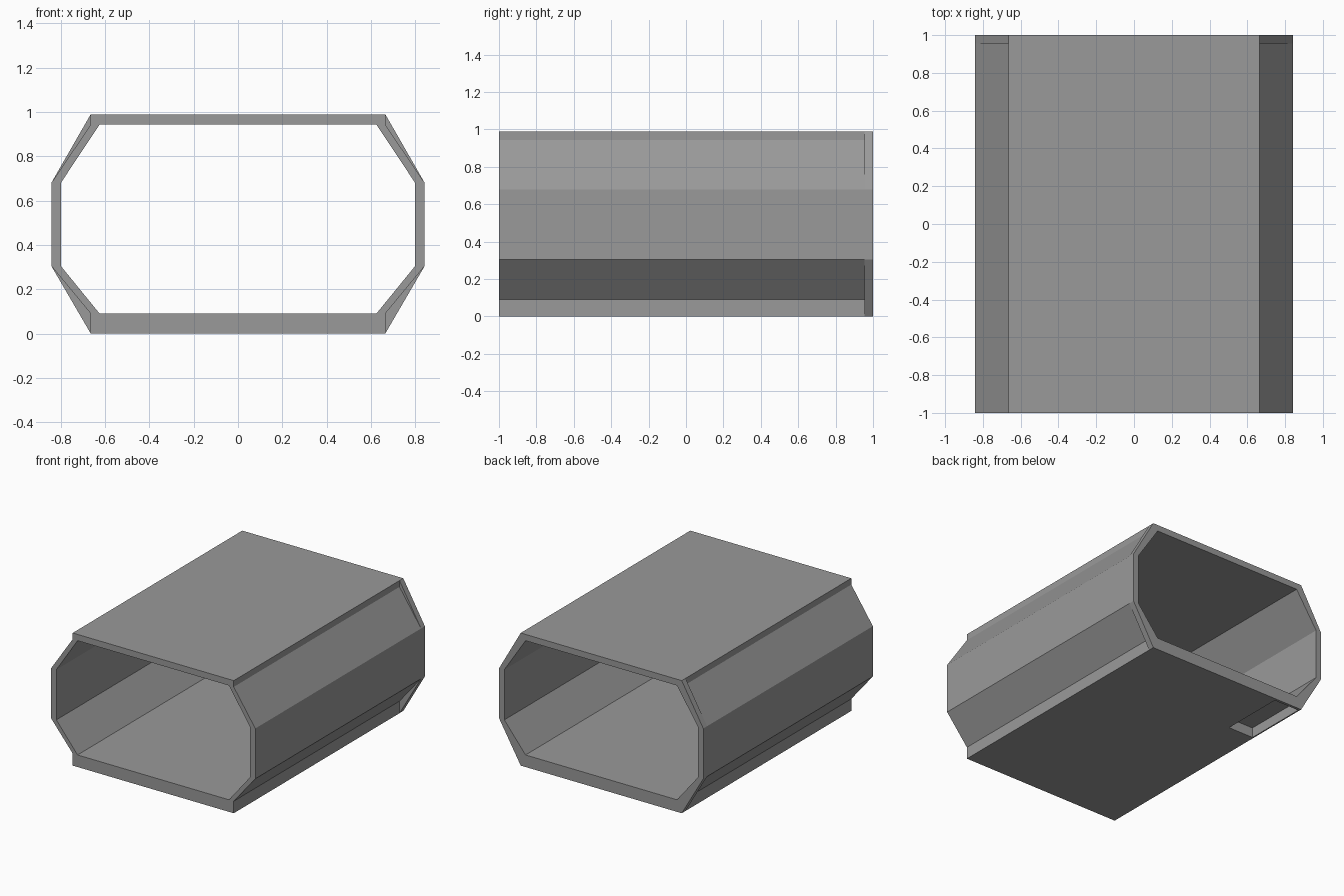
import bpy, bmesh

if "Cube" in bpy.data.objects:
    bpy.data.objects.remove(bpy.data.objects["Cube"])

# Dark grey for every part
grey = bpy.data.materials.new("dark_grey")
grey.diffuse_color = (0.32, 0.32, 0.32, 1)
grey.use_nodes = True
grey.node_tree.nodes["Principled BSDF"].inputs["Base Color"].default_value = grey.diffuse_color


def prism(name, profile, y0=-1.0, y1=1.0):
    """Extrude an x-z profile along y."""
    bm = bmesh.new()
    face = bm.faces.new([bm.verts.new((x, y0, z)) for x, z in profile])
    ext = bmesh.ops.extrude_face_region(bm, geom=[face])
    moved = [v for v in ext["geom"] if isinstance(v, bmesh.types.BMVert)]
    bmesh.ops.translate(bm, verts=moved, vec=(0, y1 - y0, 0))
    bmesh.ops.recalc_face_normals(bm, faces=bm.faces)
    mesh = bpy.data.meshes.new(name)
    bm.to_mesh(mesh)
    bm.free()
    mesh.materials.append(grey)
    obj = bpy.data.objects.new(name, mesh)
    bpy.context.collection.objects.link(obj)
    return obj


def rect(x0, x1, z0, z1):
    return [(x0, z0), (x1, z0), (x1, z1), (x0, z1)]


# Floor and ceiling slabs
floor = prism("floor_slab", rect(-0.665, 0.665, 0, 0.09))
prism("ceiling_slab", rect(-0.665, 0.665, 0.943, 0.99))

# Recess in the underside at the back left corner
cutter = prism("floor_recess_cutter", rect(-0.655, -0.445, -0.05, 0.075), 0.49, 0.98)
cutter.hide_render = True
cutter.hide_set(True)
cut = floor.modifiers.new("recess", 'BOOLEAN')
cut.operation = 'DIFFERENCE'
cut.solver = 'EXACT'
cut.object = cutter

# Side walls, slanted panels and the back corner ribs, mirrored left and right
side_parts = [
    ("side_wall", rect(0.80, 0.843, 0.305, 0.68), -1),
    ("upper_slant", [(0.625, 0.943), (0.665, 0.943), (0.843, 0.68), (0.80, 0.68)], -1),
    ("lower_slant", [(0.625, 0.09), (0.665, 0.09), (0.843, 0.305), (0.80, 0.305)], -1),
    ("upper_back_rib", [(0.665, 0.99), (0.665, 0.943), (0.843, 0.68)], 0.955),
    ("lower_back_rib", [(0.665, 0), (0.665, 0.09), (0.843, 0.305)], 0.955),
]
for name, profile, y0 in side_parts:
    for side, s in (("right", 1), ("left", -1)):
        prism(f"{name}_{side}", [(s * x, z) for x, z in profile], y0)
